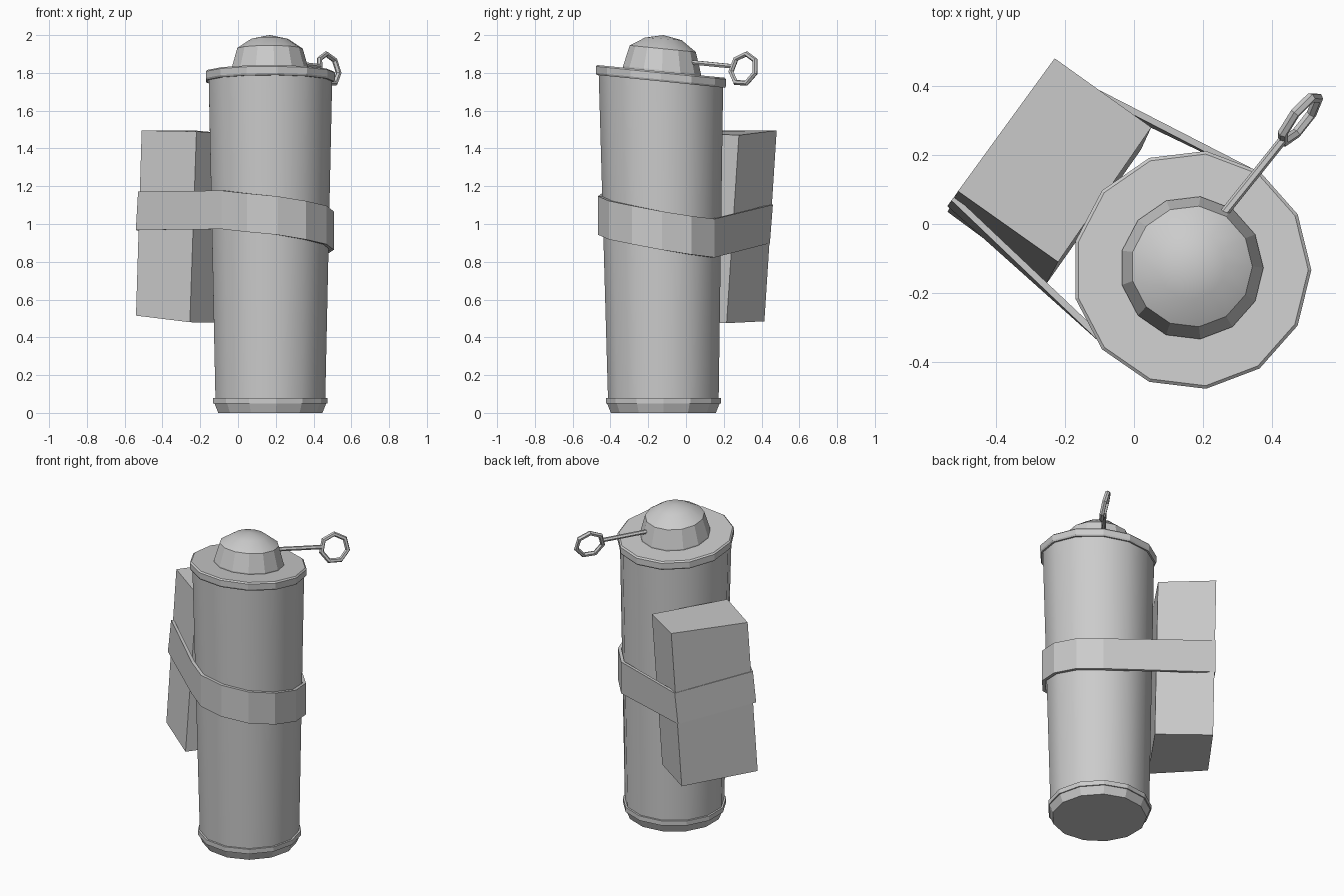
import bpy, bmesh
from math import sin, cos, tau
from mathutils import Vector

if "Cube" in bpy.data.objects:
    bpy.data.objects.remove(bpy.data.objects["Cube"])

SIDES = 13
CX = 0.167


def make(name, verts, faces, smooth=False):
    mesh = bpy.data.meshes.new(name)
    mesh.from_pydata([tuple(v) for v in verts], [], faces)
    bm = bmesh.new()
    bm.from_mesh(mesh)
    bmesh.ops.recalc_face_normals(bm, faces=bm.faces)
    for f in bm.faces:
        f.smooth = smooth and len(f.verts) < 5
    bm.to_mesh(mesh)
    bm.free()
    obj = bpy.data.objects.new(name, mesh)
    bpy.context.collection.objects.link(obj)
    return obj


def turned(name, profile, smooth=False, cap=True, apex=None):
    """Stack 13-sided rings given as (radius, z, centre y, tilt along y)."""
    verts, faces = [], []
    for r, z, cy, tilt in profile:
        for k in range(SIDES):
            a = tau * k / SIDES
            verts.append((CX + r * cos(a), cy + r * sin(a), z - tilt * r * sin(a)))
    for i in range(len(profile) - 1):
        for k in range(SIDES):
            a, b = i * SIDES + k, i * SIDES + (k + 1) % SIDES
            faces.append((a, b, b + SIDES, a + SIDES))
    last = (len(profile) - 1) * SIDES
    if apex:
        verts.append(apex)
        faces += [(last + k, last + (k + 1) % SIDES, len(verts) - 1) for k in range(SIDES)]
    if cap:
        faces.append(tuple(range(SIDES)))
        if not apex:
            faces.append(tuple(range(last, last + SIDES)))
    return make(name, verts, faces, smooth)


# Canister: foot, rim, tapered body, slanted lid, dome
turned("foot", [(.28, 0, -.12, 0), (.30, .05, -.12, 0)])
turned("bottom_rim", [(.307, .05, -.12, 0), (.307, .08, -.12, 0)])
turned("body", [(.295, .07, -.12, 0), (.332, 1.775, -.133, .1)], smooth=True)
turned("lid", [(.342, 1.755, -.133, .1), (.347, 1.765, -.133, .1),
               (.347, 1.80, -.133, .1), (.338, 1.808, -.133, .1)])
turned("dome_collar", [(.208, 1.80, -.127, .1), (.208, 1.815, -.127, .1), (.176, 1.928, -.123, .1)])
turned("dome_cap", [(.176, 1.928, -.123, .1), (.098, 1.98, -.12, .07)],
       smooth=True, cap=False, apex=(CX, -.12, 2.0))

# Slanted box strapped to the side
top = [(-.23, .48, 1.495), (.05, .28, 1.47), (-.22, -.11, 1.49), (-.51, .095, 1.495)]
bottom = [(-.26, .415, .485), (.02, .215, .475), (-.255, -.175, .48), (-.54, .035, .515)]
make("box", top + bottom, [(0, 1, 2, 3), (7, 6, 5, 4)] +
     [(i, (i + 1) % 4, (i + 1) % 4 + 4, i + 4) for i in range(4)])

# Strap: loop around the canister and over the two outer box corners
heights = [.925, .94, .965, .995, 1.02, 1.045, 1.06, 1.075]
path = [(CX + .34 * cos(tau * k / SIDES), -.128 + .34 * sin(tau * k / SIDES), z)
        for k, z in zip(range(2, -6, -1), heights)]
path += [(-.535, .06, 1.07), (-.247, .452, 1.0)]
verts, n = [], len(path)
for j in (0, 1, 2, 3):
    s = 1 if j in (0, 3) else -1
    inset = .02 if j >= 2 else 0
    for i, p in enumerate(path):
        q = Vector(p)
        hub = Vector((-.24, .14, q.z)) if i >= 8 else Vector((CX, -.128, q.z))
        q -= (q - hub).normalized() * inset
        if i >= 8:
            q += Vector((.006, .008, 0)) * s
        q.z += .102 * s
        verts.append(q)
make("strap", verts, [(j * n + i, j * n + (i + 1) % n, (j + 1) % 4 * n + (i + 1) % n, (j + 1) % 4 * n + i)
                      for j in range(4) for i in range(n)])

# Pull pin rod
a, b = Vector((.26, .03, 1.856)), Vector((.43, .242, 1.835))
along = (b - a).normalized()
side = along.cross(Vector((0, 0, 1))).normalized()
up = side.cross(along)
rod = [p + (side * cos(tau * k / 6) + up * sin(tau * k / 6)) * .013 for p in (a, b) for k in range(6)]
make("pin_rod", rod, [tuple(range(6)), tuple(range(6, 12))] +
     [(k, (k + 1) % 6, (k + 1) % 6 + 6, k + 6) for k in range(6)])

# Seven-sided pull ring, leaning slightly
centre = Vector((.48, .305, 1.82))
u = Vector((.61, .79, 0)).normalized()
w = Vector((-.2, .15, 1)).normalized()
nrm = u.cross(w)
ring, S, T = [], 7, 6
for i in range(S):
    ang = tau * i / S + tau / 4 - .05
    d = u * cos(ang) + w * sin(ang)
    for k in range(T):
        t = tau * k / T
        ring.append(centre + d * (.083 + .015 * cos(t)) + nrm * .015 * sin(t))
make("pin_ring", ring, [(i * T + k, (i + 1) % S * T + k, (i + 1) % S * T + (k + 1) % T, i * T + (k + 1) % T)
                        for i in range(S) for k in range(T)])
